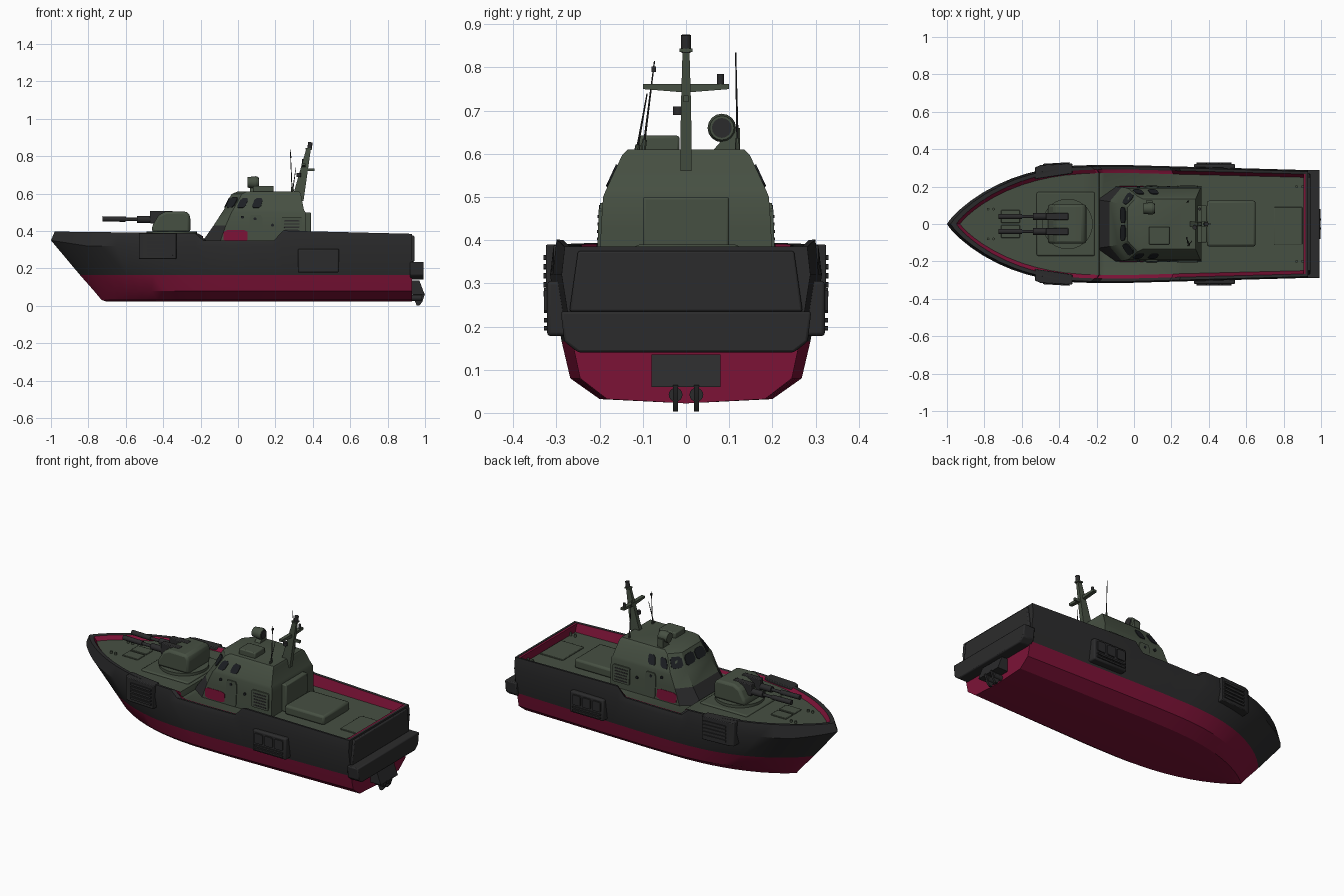
import bpy, bmesh, math
from mathutils import Vector

if "Cube" in bpy.data.objects:
    bpy.data.objects.remove(bpy.data.objects["Cube"])


def material(name, rgb):
    m = bpy.data.materials.new(name)
    m.use_nodes = True
    m.diffuse_color = (*rgb, 1)
    m.node_tree.nodes["Principled BSDF"].inputs["Base Color"].default_value = (*rgb, 1)
    return m


GREEN = material("deck green", (0.062, 0.08, 0.055))
DARK = material("hull charcoal", (0.024, 0.024, 0.025))
RED = material("crimson", (0.2, 0.006, 0.037))
GLASS = material("window glass", (0.012, 0.014, 0.017))
made = []


def finish(name, bm, mats, bevel=0):
    bmesh.ops.remove_doubles(bm, verts=bm.verts, dist=0.00005)
    bmesh.ops.recalc_face_normals(bm, faces=bm.faces)
    me = bpy.data.meshes.new(name)
    bm.to_mesh(me)
    bm.free()
    for m in mats:
        me.materials.append(m)
    ob = bpy.data.objects.new(name, me)
    bpy.context.collection.objects.link(ob)
    if bevel:
        mod = ob.modifiers.new("Bevel", "BEVEL")
        mod.width, mod.segments = bevel, 2
    made.append(ob)
    return ob


def loft(name, rings, mats, rule=None, bevel=0, caps=True):
    """Skin closed rings; rule(ring, column) picks the material."""
    bm = bmesh.new()
    vs = [[bm.verts.new(p) for p in r] for r in rings]
    n = len(rings[0])
    for i in range(len(vs) - 1):
        for j in range(n):
            k = (j + 1) % n
            f = bm.faces.new((vs[i][j], vs[i][k], vs[i + 1][k], vs[i + 1][j]))
            f.material_index = rule(i, j) if rule else 0
    if caps:
        bm.faces.new(vs[0])
        bm.faces.new(vs[-1])
    return finish(name, bm, mats, bevel)


def prism(name, pts, axis, a, b, mat, bevel=0):
    put = {"x": lambda p, v: (v, *p), "y": lambda p, v: (p[0], v, p[1]),
           "z": lambda p, v: (*p, v)}[axis]
    return loft(name, [[put(p, v) for p in pts] for v in (a, b)], [mat], bevel=bevel)


def box(name, x, y, z, mat, bevel=0):
    return prism(name, [(x[0], y[0]), (x[1], y[0]), (x[1], y[1]), (x[0], y[1])],
                 "z", *z, mat, bevel)


def rod(name, a, b, r, mat, r2=None, n=16):
    a, b = Vector(a), Vector(b)
    q = (b - a).to_track_quat("Z", "Y")
    circle = [Vector((math.cos(t * math.tau / n), math.sin(t * math.tau / n), 0)) for t in range(n)]
    return loft(name, [[p + q @ (c * s) for c in circle]
                       for p, s in ((a, r), (b, r if r2 is None else r2))], [mat])


def plate(name, quad, u, v, mat, cut=0.2, thick=0.004):
    """Thin plate with clipped corners laid on a quad, facing away from the centreline."""
    A, B, C, D = map(Vector, quad)
    nrm = (B - A).cross(D - A).normalized()
    if nrm.dot((A + C) / 2 - Vector((0.15, 0, 0.4))) < 0:
        nrm = -nrm
    pts = []
    for s, t in ((0, cut), (cut, 0), (1 - cut, 0), (1, cut), (1, 1 - cut), (1 - cut, 1), (cut, 1), (0, 1 - cut)):
        s, t = u[0] + (u[1] - u[0]) * s, v[0] + (v[1] - v[0]) * t
        pts.append(A.lerp(B, s).lerp(D.lerp(C, s), t))
    loft(name, [[p - nrm * 0.003 for p in pts], [p + nrm * thick for p in pts]], [mat])


# Hull: stations swept from stem to transom
def fullness(t):
    bow = (1 - (1 - t / 0.42) ** 2.4) ** 0.85 if t < 0.42 else 1
    return bow * (1 - max(0, t - 0.5) * 0.17)


def sheer(t):
    knots = [(0, 0.397), (0.393, 0.388), (0.416, 0.349), (0.613, 0.349), (0.639, 0.402), (1, 0.385)]
    for (a, za), (b, zb) in zip(knots, knots[1:]):
        if t <= b:
            return za + (zb - za) * (t - a) / (b - a)


def station(t):
    top = sheer(t)
    floor = 0.372 if t < 0.4 else 0.338
    rows = [(-0.93, 0, floor), (-0.93, 0.272, floor), (-0.95, 0.291, top - 0.002), (-0.98, 0.307, top),
            (-1, 0.315, 0.32), (-0.845, 0.288, 0.165), (-0.77, 0.268, 0.08),
            (-0.73, 0.2, 0.032), (-0.7, 0, 0.022)]
    f = fullness(t)
    side = [(x0 + (0.93 - x0) * t, w * f, z + (0.03 * (1 - t / 0.1) if x0 == -1 and t < 0.1 else 0))
            for x0, w, z in rows]
    return side + [(x, -y, z) for x, y, z in side[-2:0:-1]]


ts = [0, 0.008, 0.02, 0.04, 0.065, 0.1, 0.14, 0.18, 0.22, 0.26, 0.3, 0.35, 0.393, 0.399,
      0.401, 0.416, 0.5, 0.613, 0.639, 0.75, 0.88, 1]
columns = [0, 1, 2, 2, 2, 1, 1, 1]
loft("hull", [station(t) for t in ts], [GREEN, RED, DARK],
     lambda i, j: columns[min(j, 15 - j)], caps=False)

# Transom: red below the waterline, charcoal above, red on the inside
end = station(1)
for name, ids, mat in (("transom_lower", (5, 6, 7, 8, 9, 10, 11), RED), ("transom_upper", (3, 4, 5, 11, 12, 13), DARK)):
    prism(name, [end[i][1:] for i in ids], "x", 0.918, 0.931, mat)
prism("transom_lining", [(-0.262, 0.33), (0.262, 0.33), (0.267, 0.383), (-0.267, 0.383)], "x", 0.905, 0.919, RED)
prism("stern_panel", [(-0.27, 0.235), (0.27, 0.235), (0.25, 0.375), (-0.25, 0.375)], "x", 0.925, 0.943, DARK, 0.005)
prism("stern_platform", [(-0.25, 0.14), (0.25, 0.14), (0.282, 0.165), (0.29, 0.235), (-0.29, 0.235), (-0.282, 0.165)],
      "x", 0.92, 0.993, DARK, 0.006)
prism("drive_housing", [(0.92, 0.135), (0.97, 0.135), (0.998, 0.06), (0.92, 0.06)], "y", -0.08, 0.08, DARK)
for s in (1, -1):
    prism("drive_leg", [(0.93, 0.065), (1, 0.065), (0.985, 0.02), (0.97, 0.003), (0.955, 0.003)],
          "y", s * 0.018, s * 0.03, DARK)
    rod("drive_nozzle", (0.93, s * 0.024, 0.042), (0.985, s * 0.024, 0.042), 0.016, DARK)
    # Side intakes with louvres
    prism("forward_intake", [(-0.53, s * 0.24), (-0.53, s * 0.302), (-0.5, s * 0.315),
                             (-0.33, s * 0.325), (-0.33, s * 0.27)], "z", 0.25, 0.39, DARK, 0.004)
    quad = [(x, s * (0.315 + (x + 0.5) * 0.06), z) for x, z in ((-0.5, 0.25), (-0.33, 0.25), (-0.33, 0.39), (-0.5, 0.39))]
    for k in range(5):
        plate("forward_louvre", quad, (0.08, 0.92), (0.14 + k * 0.15, 0.23 + k * 0.15), DARK, 0.1, 0.006)
    box("aft_intake", (0.32, 0.54), sorted((s * 0.26, s * 0.322)), (0.178, 0.305), DARK, 0.008)
    quad = [(x, s * 0.322, z) for x, z in ((0.32, 0.178), (0.54, 0.178), (0.54, 0.305), (0.32, 0.305))]
    for k in range(3):
        plate("aft_intake_panel", quad, (0.07 + k * 0.3, 0.32 + k * 0.3), (0.42, 0.88), DARK, 0.1, 0.007)
    for k in range(2):
        plate("aft_intake_bar", quad, (0.07, 0.92), (0.1 + k * 0.15, 0.18 + k * 0.15), DARK, 0.1, 0.007)


# Deckhouse: charcoal lower front, raked wheelhouse above
def plan(z, front, hf, corner, w, aft):
    return [(front, -hf, z), (corner, -w, z), (aft, -w, z), (aft, w, z), (corner, w, z), (front, hf, z)]


house = [plan(0.33, -0.2, 0.13, -0.1, 0.2, 0.36), plan(0.43, -0.13, 0.12, -0.065, 0.197, 0.36),
         plan(0.5, -0.085, 0.11, -0.035, 0.192, 0.36), plan(0.515, -0.075, 0.106, -0.025, 0.186, 0.352),
         plan(0.597, -0.035, 0.09, 0.02, 0.148, 0.336), plan(0.61, -0.005, 0.08, 0.045, 0.135, 0.33)]
loft("deckhouse", house, [GREEN, DARK], lambda i, j: int(i == 0 and j in (0, 4, 5)))


def wall(level, j):
    k = (j + 1) % 6
    return house[level][j], house[level][k], house[level + 1][k], house[level + 1][j]


for a in (0.05, 0.53):
    plate("windscreen", wall(3, 5), (a, a + 0.42), (0.12, 0.78), GLASS)
for j in (0, 4):
    plate("corner_window", wall(3, j), (0.12, 0.88), (0.12, 0.78), GLASS)
for s in (1, -1):
    side = [(x, s * y, z) for x, y, z in (house[3][4], house[3][3], house[4][3], house[4][4])]
    plate("side_window", side, (0.03, 0.15), (0.1, 0.72), GLASS)
    plate("side_window", side, (0.25, 0.38), (0.1, 0.72), GLASS)
    low = [(x, s * (0.2 - (z - 0.33) * 0.035), z) for x, z in ((-0.1, 0.33), (0.36, 0.33), (0.36, 0.5), (-0.1, 0.5))]
    plate("red_side_patch", low, (0.05, 0.33), (0.08, 0.44), RED, 0.15, 0.003)
    plate("door", low, (0.35, 0.5), (0.06, 0.92), GREEN, 0.12, 0.005)
    for u, v in ((0.4, 0.75), (0.25, 0.8), (0.6, 0.55)):
        plate("porthole", low, (u, u + 0.035), (v, v + 0.09), GLASS, 0.3, 0.007)
    plate("vent_frame", low, (0.72, 0.96), (0.25, 0.84), GREEN, 0.05, 0.007)
    for k in range(5):
        plate("vent_slat", low, (0.75, 0.93), (0.31 + k * 0.1, 0.35 + k * 0.1), DARK, 0.1, 0.009)
box("rear_locker", (0.35, 0.39), (-0.1, 0.1), (0.338, 0.5), GREEN, 0.006)
box("engine_hatch", (0.39, 0.65), (-0.12, 0.125), (0.335, 0.39), GREEN, 0.012)
box("roof_hatch", (0.08, 0.19), (-0.11, -0.015), (0.605, 0.642), GREEN, 0.006)

# Mast, radar and aerials
loft("mast", [[(x, y, z) for x, y in ((a, -w), (b, -w), (b, w), (a, w))] for a, b, w, z in
              ((0.285, 0.35, 0.013, 0.56), (0.325, 0.37, 0.012, 0.7), (0.365, 0.39, 0.008, 0.84))], [GREEN])
rod("mast_head", (0.382, 0, 0.835), (0.387, 0, 0.875), 0.012, DARK)
box("mast_collar", (0.362, 0.395), (-0.015, 0.015), (0.836, 0.844), GREEN)
prism("mast_crossbar", [(-0.1, 0.762), (-0.1, 0.75), (0, 0.742), (0.1, 0.75), (0.1, 0.762)], "x", 0.34, 0.362, GREEN)
rod("crossbar_lamp", (0.351, 0.08, 0.755), (0.351, 0.08, 0.785), 0.008, DARK)
rod("mast_lamp", (0.325, -0.018, 0.69), (0.325, -0.018, 0.71), 0.012, DARK)
box("mast_bracket", (0.37, 0.41), (-0.006, 0.006), (0.72, 0.735), GREEN)
prism("radar_pedestal", [(0.06, 0.605), (0.125, 0.605), (0.125, 0.66), (0.108, 0.66)], "x", 0.065, 0.1, GREEN)
rod("radar_drum", (0.05, 0.083, 0.66), (0.095, 0.083, 0.66), 0.028, GREEN, 0.033)
rod("radar_rim", (0.095, 0.083, 0.66), (0.11, 0.083, 0.66), 0.033, GREEN, 0.028)
rod("radar_face", (0.109, 0.083, 0.66), (0.113, 0.083, 0.66), 0.023, DARK)
for a, b in (((0.29, 0.12, 0.6), (0.28, 0.115, 0.835)), ((0.29, -0.1, 0.6), (0.28, -0.073, 0.815)),
             ((0.29, -0.115, 0.6), (0.31, -0.09, 0.74))):
    rod("aerial", a, b, 0.003, DARK, 0.0015, 8)
    rod("aerial_base", a, Vector(a).lerp(Vector(b), 0.15), 0.006, GREEN, n=8)
box("aerial_tip", (0.277, 0.285), (-0.08, -0.07), (0.79, 0.802), DARK)

# Gun turret on the foredeck
box("turret_plinth", (-0.52, -0.21), (-0.17, 0.17), (0.365, 0.381), GREEN, 0.007)
rod("turret_ring", (-0.355, 0, 0.37), (-0.355, 0, 0.397), 0.135, GREEN, n=40)
prism("turret", [(-0.46, 0.393), (-0.46, 0.425), (-0.425, 0.485), (-0.385, 0.505), (-0.27, 0.503), (-0.255, 0.48),
                 (-0.255, 0.393)], "y", -0.105, 0.105, GREEN, 0.02)
for s in (1, -1):
    y = s * 0.04
    rod("gun_barrel", (-0.7, y, 0.462), (-0.4, y, 0.462), 0.009, DARK)
    rod("barrel_sleeve", (-0.725, y, 0.465), (-0.6, y, 0.463), 0.014, DARK)
    rod("barrel_root", (-0.54, y, 0.462), (-0.4, y, 0.462), 0.018, DARK)
    box("gun_slot", (-0.47, -0.35), (y - 0.018, y + 0.018), (0.44, 0.508), DARK, 0.004)
    box("foredeck_hatch", (-0.71, -0.61), (y - 0.034, y + 0.034), (0.37, 0.379), GREEN, 0.003)
    # Deck fittings
    for x in (-0.78, 0.87):
        for dx in (0, 0.03):
            rod("bollard", (x + dx, s * (0.08 if x < 0 else 0.2), 0.335), (x + dx, s * (0.08 if x < 0 else 0.2), 0.385 if x < 0 else 0.355), 0.007, GREEN)
box("stern_hatch", (0.75, 0.9), (-0.11, 0.09), (0.333, 0.345), GREEN, 0.003)

# Smooth shading with sharp edges kept
bpy.ops.object.select_all(action="DESELECT")
for ob in made:
    ob.select_set(True)
bpy.context.view_layer.objects.active = made[0]
bpy.ops.object.shade_smooth_by_angle(angle=math.radians(30))
